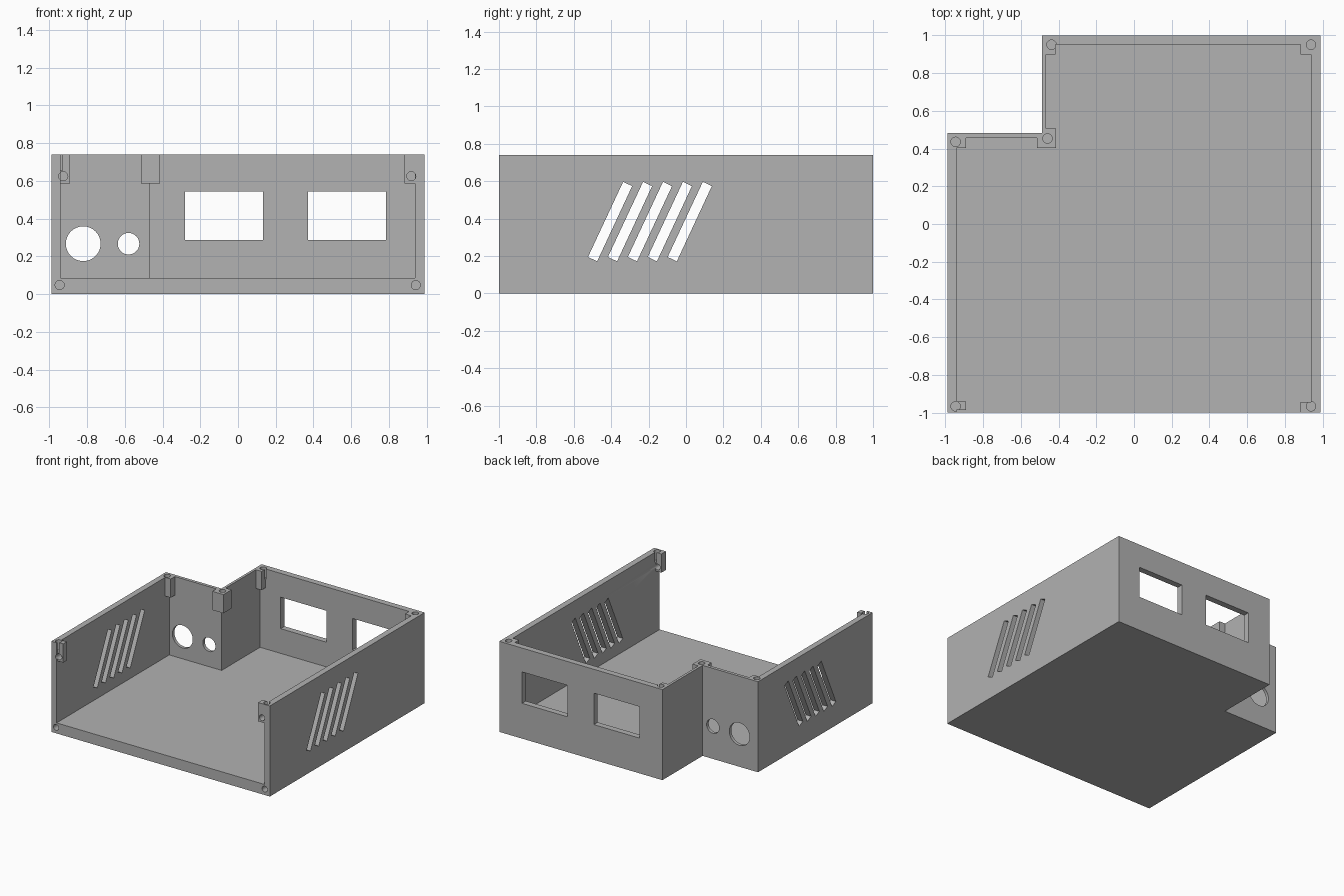
import bpy, bmesh, math
from mathutils import Matrix

if "Cube" in bpy.data.objects:
    bpy.data.objects.remove(bpy.data.objects["Cube"])

H = 0.74            # box height
FLOOR = 0.086       # floor thickness

grey = bpy.data.materials.new("plain grey")
grey.diffuse_color = (0.445, 0.445, 0.445, 1)
grey.use_nodes = True
grey.node_tree.nodes["Principled BSDF"].inputs["Base Color"].default_value = grey.diffuse_color


def prism(bm, pts, depth):
    """Extrude a closed loop of 3D points along a vector."""
    face = bm.faces.new([bm.verts.new(p) for p in pts])
    new = bmesh.ops.extrude_face_region(bm, geom=[face])["geom"]
    bmesh.ops.translate(bm, vec=depth,
                        verts=[v for v in new if isinstance(v, bmesh.types.BMVert)])


def box(bm, x0, x1, y0, y1, z0, z1):
    prism(bm, [(x0, y0, z0), (x1, y0, z0), (x1, y1, z0), (x0, y1, z0)], (0, 0, z1 - z0))


def drill(bm, x, y, z, r, length, axis="z", n=32):
    """Cylinder centred on a point, along z or y."""
    m = Matrix.Translation((x, y, z))
    if axis == "y":
        m = m @ Matrix.Rotation(math.pi / 2, 4, "X")
    bmesh.ops.create_cone(bm, cap_ends=True, segments=n, radius1=r, radius2=r,
                          depth=length, matrix=m)


def to_object(bm, name):
    bmesh.ops.recalc_face_normals(bm, faces=bm.faces)
    me = bpy.data.meshes.new(name)
    bm.to_mesh(me)
    bm.free()
    me.materials.append(grey)
    ob = bpy.data.objects.new(name, me)
    bpy.context.collection.objects.link(ob)
    return ob


def combine(target, tool, operation):
    """Apply a boolean and remove the helper."""
    mod = target.modifiers.new(operation, "BOOLEAN")
    mod.object, mod.operation, mod.solver = tool, operation, "EXACT"
    bpy.context.view_layer.objects.active = target
    bpy.ops.object.modifier_apply(modifier=mod.name)
    bpy.data.objects.remove(tool)


# Enclosure body: stepped outline
bm = bmesh.new()
outline = [(-0.988, -1), (0.988, -1), (0.988, 1), (-0.487, 1), (-0.487, 0.481), (-0.988, 0.481)]
prism(bm, [(x, y, 0) for x, y in outline], (0, 0, H))
body = to_object(bm, "enclosure_body")

# Cavity, open at the top and front
bm = bmesh.new()
inner = [(-0.94, -1.2), (0.938, -1.2), (0.938, 0.95), (-0.466, 0.95), (-0.466, 0.455), (-0.94, 0.455)]
prism(bm, [(x, y, FLOOR) for x, y in inner], (0, 0, 1))
combine(body, to_object(bm, "cavity_cutter"), "DIFFERENCE")

# Screw posts under the rim
bm = bmesh.new()
for x0, x1, y0, y1 in [(-0.96, -0.89, -0.986, -0.94), (0.882, 0.96, -1, -0.943),
                       (-0.96, -0.89, 0.402, 0.47), (-0.476, -0.415, 0.897, 0.97),
                       (0.882, 0.96, 0.897, 0.97)]:
    box(bm, x0, x1, y0, y1, 0.587, H)
# Post wrapped around the inside corner of the step
corner = [(-0.514, 0.402), (-0.413, 0.402), (-0.413, 0.506), (-0.476, 0.506),
          (-0.476, 0.468), (-0.514, 0.468)]
prism(bm, [(x, y, 0.587) for x, y in corner], (0, 0, H - 0.587))
combine(body, to_object(bm, "screw_posts"), "UNION")

# Openings in the back walls and slanted vents in the sides
bm = bmesh.new()
for x in (-0.28, 0.37):
    box(bm, x, x + 0.413, 0.8, 1.2, 0.288, 0.545)
drill(bm, -0.82, 0.468, 0.267, 0.092, 0.2, "y", 64)
drill(bm, -0.58, 0.468, 0.267, 0.057, 0.2, "y", 48)
slot = [(-0.524, 0.195), (-0.475, 0.172), (-0.288, 0.574), (-0.336, 0.597)]
for i in range(5):
    for x in (-1.1, 0.85):
        prism(bm, [(x, y + i * 0.1065, z) for y, z in slot], (0.25, 0, 0))
combine(body, to_object(bm, "opening_cutter"), "DIFFERENCE")

# Screw holes in the rim and in the front edges
bm = bmesh.new()
for x, y in [(-0.437, 0.95), (0.938, 0.95), (-0.945, 0.435), (-0.458, 0.453),
             (-0.945, -0.966), (0.938, -0.966)]:
    drill(bm, x, y, H, 0.025, 0.17)
for x, z in [(-0.926, 0.625), (0.918, 0.625), (-0.945, 0.048), (0.942, 0.048)]:
    drill(bm, x, -1, z, 0.024, 0.24, "y")
combine(body, to_object(bm, "screw_hole_cutter"), "DIFFERENCE")

# Smooth round holes, sharp box edges
bpy.ops.object.select_all(action="DESELECT")
body.select_set(True)
bpy.context.view_layer.objects.active = body
bpy.ops.object.shade_smooth_by_angle(angle=math.radians(30))
